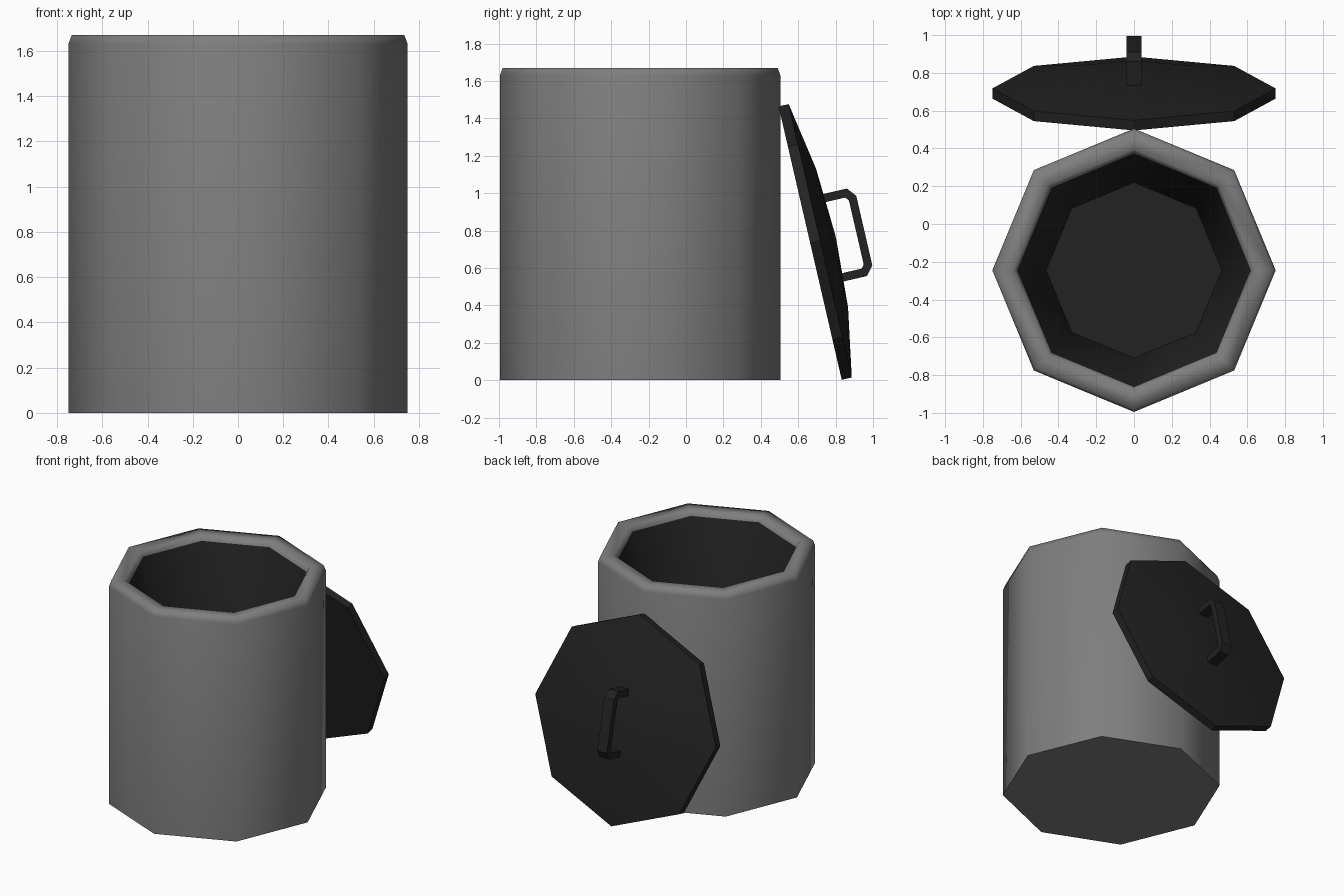
import bpy, bmesh, math
from math import sin, cos, radians

if "Cube" in bpy.data.objects:
    bpy.data.objects.remove(bpy.data.objects["Cube"])


def material(name, value):
    m = bpy.data.materials.new(name)
    m.diffuse_color = (value, value, value, 1)
    m.use_nodes = True
    m.node_tree.nodes["Principled BSDF"].inputs["Base Color"].default_value = m.diffuse_color
    return m


GREY = material("mid grey", 0.21)
DARK = material("near black", 0.016)


def finish(name, bm, mats, angle):
    bmesh.ops.recalc_face_normals(bm, faces=bm.faces)
    me = bpy.data.meshes.new(name)
    bm.to_mesh(me)
    bm.free()
    for m in mats:
        me.materials.append(m)
    ob = bpy.data.objects.new(name, me)
    bpy.context.collection.objects.link(ob)
    bpy.ops.object.select_all(action='DESELECT')
    ob.select_set(True)
    bpy.context.view_layer.objects.active = ob
    bpy.ops.object.shade_smooth_by_angle(angle=radians(angle))
    return ob


def octagon_lathe(name, profile, mats, angle, dark_from=None):
    """Loft octagonal rings through (radius, height); bands from dark_from on use slot 1."""
    bm = bmesh.new()
    rings = [[bm.verts.new((r * cos(k * math.pi / 4), r * sin(k * math.pi / 4), z))
              for k in range(8)] for r, z in profile]
    bm.faces.new(rings[0])
    for i, (a, b) in enumerate(zip(rings, rings[1:])):
        for k in range(8):
            n = (k + 1) % 8
            f = bm.faces.new((a[k], a[n], b[n], b[k]))
            f.material_index = int(dark_from is not None and i >= dark_from)
    cap = bm.faces.new(rings[-1])
    cap.material_index = int(dark_from is not None)
    return finish(name, bm, mats, angle)


# Bin body: outer wall, bevelled rim, dark tapered inside with floor
body = octagon_lathe("bin_body", [(0.75, 0), (0.75, 1.63), (0.735, 1.67), (0.64, 1.67),
                                  (0.617, 1.63), (0.465, 0.12)],
                     [GREY, DARK], 75, dark_from=4)
body.location = (0, -0.245, 0)

# Domed lid leaning against the back
lid = octagon_lathe("lid", [(0.75, 0), (0.75, 0.055), (0.38, 0.12), (0.02, 0.14)], [DARK], 40)

# Lid handle: bracket strip extruded across its width
half = [(0.24, 0.10), (0.24, 0.257), (0.19, 0.297), (0.175, 0.253), (0.195, 0.238), (0.195, 0.10)]
outer, inner = half[:3], half[3:]
bm = bmesh.new()
strips = []
for x in (-0.04, 0.04):
    out = outer + [(-t, h) for t, h in reversed(outer)]
    inn = list(reversed(inner)) + [(-t, h) for t, h in inner]
    strips.append([[bm.verts.new((x, t, h)) for t, h in path] for path in (out, inn)])
(o1, i1), (o2, i2) = strips
for k in range(5):
    for a, b in ((o1, o2), (i1, i2), (o1, i1), (o2, i2)):
        bm.faces.new((a[k], a[k + 1], b[k + 1], b[k]))
for k in (0, 5):
    bm.faces.new((o1[k], o2[k], i2[k], i1[k]))
handle = finish("lid_handle", bm, [DARK], 30)

for ob in (lid, handle):
    ob.location = (0, 0.664, 0.733)
    ob.rotation_euler = (radians(-77), 0, 0)
